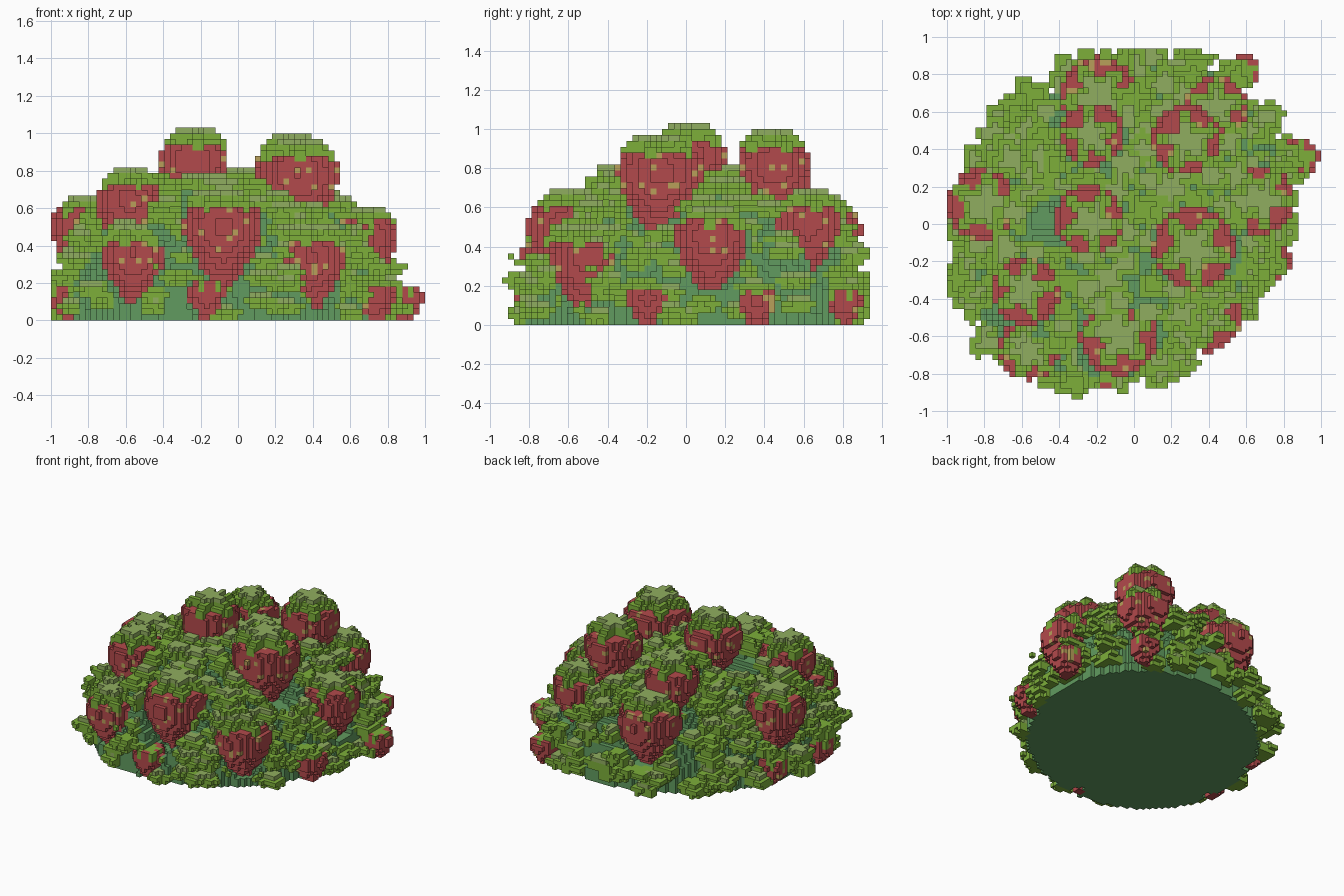
import bpy, math, random

if "Cube" in bpy.data.objects:
    bpy.data.objects.remove(bpy.data.objects["Cube"])

random.seed(7)
V = 2 / 66                      # voxel size
P = 2.3                         # dome squareness
A, B, H = 0.93, 0.77, 0.72      # dome half-axes (long diagonal, short diagonal, height)
CX, CY = -.06, .02              # dome centre
vox = {}                        # (i, j, k) -> part name

COLOURS = {
    "foliage_core": (0.12, 0.33, 0.115, 1),
    "leaf_tops": (0.28, 0.42, 0.115, 1),
    "leaf_edges": (0.205, 0.43, 0.042, 1),
    "berries": (0.45, 0.068, 0.072, 1),
    "berry_seeds": (0.48, 0.35, 0.10, 1),
}

# x, y, radius, top z of each berry
BERRIES = [
    (-.24, .02, .185, .95), (.32, -.13, .22, .89), (.28, .45, .185, .91),
    (.67, .13, .185, .54), (-.81, .10, .19, .60), (-.58, -.36, .18, .73),
    (-.08, -.60, .21, .61), (.39, -.50, .185, .43), (-.56, -.67, .165, .43),
    (.44, .62, .17, .61), (-.19, .69, .205, .58), (-.22, .48, .17, .79),
    (-.17, -.79, .10, .20), (.74, -.20, .10, .19), (.89, .36, .10, .18),
    (.59, .81, .09, .18), (-.86, .20, .09, .18), (-.91, -.26, .095, .18),
]


def dome(x, y, z):
    """Below 1 inside the dome, which is longer along one diagonal."""
    u, w = (x + y) / math.sqrt(2), (y - x) / math.sqrt(2)
    return math.hypot(u / A, w / B) ** P + (abs(z) / H) ** P


def cell(x, y, z):
    return math.floor(x / V), math.floor(y / V), math.floor(z / V)


def centre(c):
    return [(n + 0.5) * V for n in c]


def put(c, part):
    x, y, z = centre(c)
    if z > 0 and abs(x) < 1 and abs(y) < 0.95 and z < 1.03:
        vox[c] = part


def berry_radius(t):
    """Relative radius, t = 0 at the tip and 1 at the shoulder."""
    pts = [(0, .22), (.12, .42), (.3, .68), (.5, .9), (.68, 1), (.85, 1), (1, .84)]
    for (t0, r0), (t1, r1) in zip(pts, pts[1:]):
        if t <= t1:
            return r0 + (r1 - r0) * (t - t0) / (t1 - t0)
    return 0


def in_berry(p, b, grow=0.0):
    bx, by, r, top = b
    t = (p[2] - top) / (2.0 * r) + 1
    if not 0 <= t <= 1:
        return False
    return math.hypot(p[0] - bx, p[1] - by) < r * berry_radius(t) + grow


def hides_berry(p):
    """True where foliage would sit just outside a berry."""
    for b in BERRIES:
        d = math.hypot(b[0] - CX, b[1] - CY)
        ox, oy = (b[0] - CX) / d, (b[1] - CY) / d
        if abs(p[0] - b[0]) < .45 and abs(p[1] - b[1]) < .45:
            for s in (0, .08, .16, .24):
                if in_berry((p[0] - ox * s, p[1] - oy * s, p[2]), b, .015):
                    return True
    return False


# Dense core dome
for i in range(-33, 33):
    for j in range(-33, 33):
        for k in range(0, 28):
            x, y, z = centre((i, j, k))
            f = dome(x - CX, y - CY, z)
            if f < .6 or (f < 1 and not hides_berry((x, y, z))):
                vox[(i, j, k)] = "foliage_core"

# Chunky drooping leaves spread over the dome
N = 210
for n in range(N):
    ang = n * 2.39996 + random.uniform(-.12, .12)
    h = (n + 0.5) / N
    s = math.sqrt(1 - h * h)
    d = (s * math.cos(ang) * .9, s * math.sin(ang) * .9, h * .8)
    f = dome(*d) ** (-1 / P) * random.uniform(.98, 1.06)
    ci, cj, ck = cell(CX + d[0] * f, CY + d[1] * f, d[2] * f + .035)
    size = random.uniform(2.4, 3.7)
    lobes, turn = random.choice((3, 4, 5)), random.uniform(0, 6.28)
    top = random.choice(("leaf_tops", "leaf_tops", "leaf_edges"))
    for a in range(-4, 5):
        for b in range(-4, 5):
            r = math.hypot(a, b)
            edge = size * (1 + .22 * math.cos(lobes * math.atan2(b, a) + turn))
            if r > edge:
                continue
            lift = 1 if r < edge * .62 else 0
            for k in range(lift, -2 if r < edge * .8 else -1, -1):
                c = (ci + a, cj + b, ck + k)
                if vox.get(c) == "foliage_core" or hides_berry(centre(c)):
                    continue
                put(c, top if k == 1 else "leaf_edges")

# Berries with seeds
for b in BERRIES:
    x, y, r, top = b
    lo, hi = cell(x - r, y - r, top - 2 * r), cell(x + r, y + r, top)
    for i in range(lo[0] - 1, hi[0] + 2):
        for j in range(lo[1] - 1, hi[1] + 2):
            for k in range(max(0, lo[2]), hi[2] + 2):
                p = centre((i, j, k))
                if in_berry(p, b):
                    seed = p[2] > top - 1.3 * r and random.random() < .07
                    put((i, j, k), "berry_seeds" if seed else "berries")

# Star-shaped leafy caps and stems on the berries
for x, y, r, top in BERRIES:
    ci, cj, ck = cell(x, y, top)
    m, turn = r / V, random.uniform(0, 6.28)
    reach = int(m) + 1
    for a in range(-reach, reach + 1):
        for b in range(-reach, reach + 1):
            d = math.hypot(a, b)
            star = m * (.7 + .24 * math.cos(5 * math.atan2(b, a) + turn))
            if d < star:
                for k in (-1, 0):
                    put((ci + a, cj + b, ck + k), "leaf_edges")
            if m > 4 and d < star * .8:
                put((ci + a, cj + b, ck + 1), "leaf_edges")
            if m > 4 and d < star * .62:
                put((ci + a, cj + b, ck + 2), "leaf_tops")

# Turn the exposed cube faces of each part into a mesh
FACES = {
    (1, 0, 0): ((1, 0, 0), (1, 1, 0), (1, 1, 1), (1, 0, 1)),
    (-1, 0, 0): ((0, 0, 0), (0, 0, 1), (0, 1, 1), (0, 1, 0)),
    (0, 1, 0): ((0, 1, 0), (0, 1, 1), (1, 1, 1), (1, 1, 0)),
    (0, -1, 0): ((0, 0, 0), (1, 0, 0), (1, 0, 1), (0, 0, 1)),
    (0, 0, 1): ((0, 0, 1), (1, 0, 1), (1, 1, 1), (0, 1, 1)),
    (0, 0, -1): ((0, 0, 0), (0, 1, 0), (1, 1, 0), (1, 0, 0)),
}
for part, colour in COLOURS.items():
    index, faces = {}, []
    for c, owner in vox.items():
        if owner != part:
            continue
        for d, corners in FACES.items():
            if tuple(p + q for p, q in zip(c, d)) in vox:
                continue
            keys = [tuple(p + q for p, q in zip(c, o)) for o in corners]
            faces.append([index.setdefault(key, len(index)) for key in keys])
    mesh = bpy.data.meshes.new(part)
    mesh.from_pydata([[n * V for n in key] for key in index], [], faces)
    mat = bpy.data.materials.new(part)
    mat.diffuse_color = colour
    mat.use_nodes = True
    mat.node_tree.nodes["Principled BSDF"].inputs["Base Color"].default_value = mat.diffuse_color
    mesh.materials.append(mat)
    bpy.context.collection.objects.link(bpy.data.objects.new(part, mesh))
